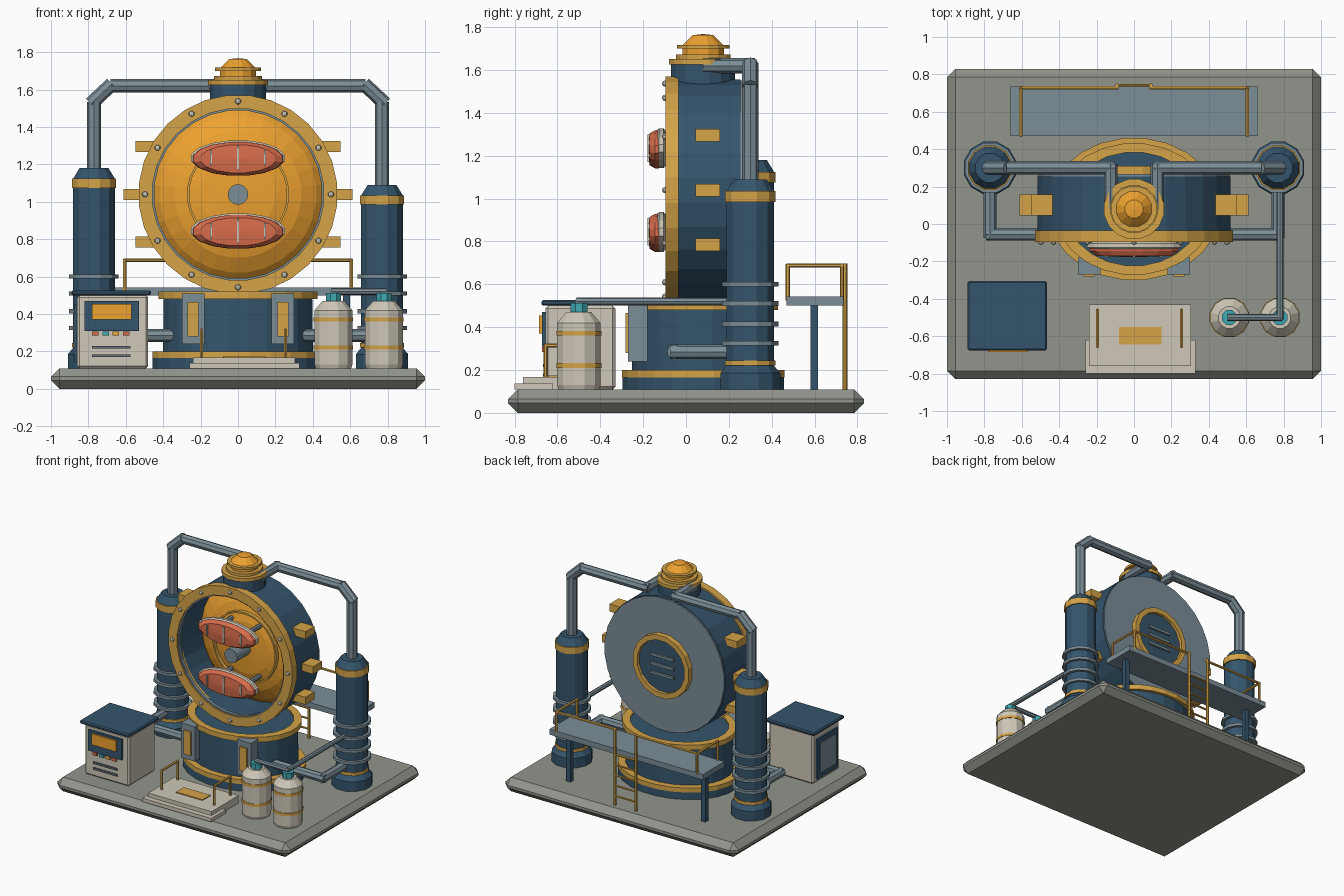
import bpy, bmesh
from math import sin, cos, pi
from mathutils import Vector

if "Cube" in bpy.data.objects:
    bpy.data.objects.remove(bpy.data.objects["Cube"])

COL = {"navy": (.035, .09, .15), "gold": (.66, .37, .065), "orange": (.85, .36, .03), "steel": (.2, .27, .31),
       "dark": (.12, .15, .18), "cream": (.62, .58, .48), "red": (.68, .15, .07), "teal": (.05, .4, .45),
       "stone": (.28, .3, .26)}
MATS = {}
for k, c in COL.items():
    MATS[k] = bpy.data.materials.new(k)
    MATS[k].diffuse_color = (*c, 1)


def finish(name, bm, mat):
    bmesh.ops.remove_doubles(bm, verts=bm.verts, dist=1e-5)
    bmesh.ops.recalc_face_normals(bm, faces=bm.faces)
    me = bpy.data.meshes.new(name)
    bm.to_mesh(me)
    bm.free()
    me.materials.append(MATS[mat])
    ob = bpy.data.objects.new(name, me)
    bpy.context.collection.objects.link(ob)
    return ob


def box(name, x0, x1, y0, y1, z0, z1, mat, bevel=0):
    bm = bmesh.new()
    bmesh.ops.create_cube(bm, size=1)
    for v in bm.verts:
        v.co = ((x0 + x1) / 2 + v.co.x * (x1 - x0), (y0 + y1) / 2 + v.co.y * (y1 - y0), (z0 + z1) / 2 + v.co.z * (z1 - z0))
    if bevel:
        bmesh.ops.bevel(bm, geom=bm.edges[:], offset=bevel, segments=1, affect='EDGES')
    return finish(name, bm, mat)


def lathe(name, prof, c, mat, n=16, axis='z', s=(1, 1), loop=False):
    """Revolve (radius, height) points; heights are absolute along the axis, c is the centre in the other two."""
    bm = bmesh.new()
    rings = []
    for r, h in prof:
        ring = []
        for i in range(n):
            a = 2 * pi * (i + .5) / n
            u, w = c[0] + r * cos(a) * s[0], c[1] + r * sin(a) * s[1]
            ring.append(bm.verts.new((u, w, h) if axis == 'z' else (u, h, w)))
        rings.append(ring)
    for a, b in zip(rings, rings[1:] + ([rings[0]] if loop else [])):
        for i in range(n):
            j = (i + 1) % n
            bm.faces.new((a[i], a[j], b[j], b[i]))
    bmesh.ops.dissolve_degenerate(bm, dist=1e-6, edges=bm.edges)
    return finish(name, bm, mat)


def disc(name, r, h0, h1, c, mat, n=16, axis='z', s=(1, 1)):
    return lathe(name, [(0, h0), (r, h0), (r, h1), (0, h1)], c, mat, n, axis, s)


def band(name, r0, r1, h0, h1, c, mat, n=16, axis='z', s=(1, 1)):
    return lathe(name, [(r0, h0), (r1, h0), (r1, h1), (r0, h1)], c, mat, n, axis, s, True)


def pipe(name, pts, r, mat, n=8):
    """Straight tube segments, one per pair of points."""
    bm = bmesh.new()
    for p, q in zip(pts, pts[1:]):
        p, q = Vector(p), Vector(q)
        d = (q - p).normalized()
        ext = d * r * .6
        p, q = p - ext, q + ext
        new = bmesh.ops.create_cone(bm, cap_ends=True, segments=n, radius1=r, radius2=r, depth=(q - p).length)["verts"]
        rot = d.to_track_quat('Z', 'Y')
        for v in new:
            v.co = rot @ v.co + (p + q) / 2
    return finish(name, bm, mat)


# base slab
box("base_slab", -1, 1, -.83, .83, 0, .11, "stone", .045)

# oval pedestal
PC, PS = (0, .08), (.46, .38)
lathe("pedestal", [(0, .1), (1, .1), (1, .165), (.88, .2), (.87, .49), (0, .5)], PC, "navy", 24, s=PS)
band("pedestal_lower_trim", .85, 1.005, .165, .2, PC, "gold", 24, s=PS)
lathe("pedestal_upper_trim", [(.8, .48), (.93, .48), (.93, .52), (.8, .52)], PC, "gold", 24, s=PS, loop=True)
disc("pedestal_top", .82, .48, .51, PC, "navy", 24, s=PS)
for s in (-1, 1):
    box("pedestal_panel", .24 * s - .06, .24 * s + .06, -.27, -.18, .24, .51, "steel")
    box("pedestal_panel_inset", .24 * s - .03, .24 * s + .03, -.282, -.26, .28, .465, "gold")

# main drum, open at the front
DC, N = (0, 1.04), 28
lathe("drum_shell", [(.46, -.06), (.52, -.06), (.52, .255), (.46, .255)], DC, "navy", N, 'y', loop=True)
band("drum_front_ring", .46, .533, -.095, -.035, DC, "gold", N, 'y')
band("drum_inner_lip", .45, .465, -.085, -.06, DC, "steel", N, 'y')
disc("drum_back_plate", .515, .25, .267, DC, "steel", N, 'y')
lathe("inner_dome", [(.462, .21), (.42, .17), (.34, .125), (.2, .085), (0, .07)], DC, "orange", N, 'y')
band("dome_ring", .262, .274, .075, .11, DC, "gold", N, 'y')
disc("hub", .055, -.09, .1, DC, "steel", 16, 'y')
for i in range(12):
    a = i * pi / 6
    lathe("ring_bolt", [(0, -.112), (.013, -.107), (.018, -.09)], (.497 * cos(a), 1.04 + .497 * sin(a)), "cream", 8, 'y')
for s in (-1, 1):
    for x, z in ((.48, .785), (.545, 1.04), (.48, 1.295)):
        box("side_lug", x * s - .068, x * s + .068, .045, .158, z - .029, z + .029, "gold")

# capsules carried inside the drum
for z in (.845, 1.235):
    S = (.255, .095)
    lathe("capsule_back", [(0, -.09), (.8, -.09), (1, -.105), (1, -.125), (.9, -.135), (0, -.135)], (0, z), "cream", 16, 'y', S)
    lathe("capsule_front", [(.97, -.125), (.95, -.145), (.8, -.17), (0, -.178)], (0, z - .005), "red", 16, 'y', S)
    for x in (-.145, 0, .145):
        h = .042 if x else .065
        box("capsule_strip", x - .006, x + .006, -.18, -.14, z - h, z + h, "cream")
    for x in (-.12, .12):
        pipe("capsule_strut", [(x, .13, z), (x, -.09, z)], .018, "steel")

# rear hatch
band("rear_hatch_ring", .205, .245, .26, .31, DC, "gold", 16, 'y')
disc("rear_hatch", .21, .26, .285, DC, "navy", 16, 'y')
for dz in (-.07, 0, .07):
    box("rear_vent_slat", -.1, .1, .28, .3, 1.03 + dz, 1.05 + dz, "steel")

# top neck and cap
disc("neck", .152, 1.5, 1.63, PC, "navy")
disc("neck_flange", .163, 1.625, 1.652, PC, "gold")
disc("cap_collar", .13, 1.65, 1.672, PC, "gold")
disc("cap_ring", .125, 1.7, 1.718, PC, "gold")
lathe("cap", [(0, 1.65), (.1, 1.65), (.1, 1.715), (.05, 1.763), (0, 1.768)], PC, "orange", 12)

# side columns and pipework
for s, top in ((-1, 1.18), (1, 1.09)):
    c, x = (.77 * s, .3), .77 * s
    lathe("column", [(0, .1), (.145, .1), (.145, .185), (.115, .22), (.115, top - .055), (.08, top), (0, top)], c, "navy", 12)
    band("column_top_band", .1, .123, top - .105, top - .055, c, "gold", 12)
    band("column_foot_band", .1, .122, .222, .245, c, "gold", 12)
    for z in (.325, .415, .51, .6):
        band("column_coil", .11, .137, z - .011, z + .011, c, "steel", 12)
    pipe("upper_pipe", [(x, .3, top - .02), (x, .3, 1.51)], .038, "steel")
    pipe("upper_elbow", [(x, .3, 1.54), (.69 * s, .3, 1.615)], .038, "steel")
    pipe("crossover_pipe", [(.66 * s, .3, 1.62), (.125 * s, .3, 1.62), (.125 * s, .1, 1.62)], .036, "steel")
    pipe("lower_pipe", [(x, .25, .285), (x, -.055, .285), (.36 * s, -.055, .285)], .034, "steel")

# gas bottles
for x in (.51, .78):
    c = (x, -.5)
    lathe("bottle", [(0, .1), (.095, .1), (.105, .13), (.105, .42), (.06, .47), (0, .47)], c, "cream", 12)
    for z in (.21, .36):
        band("bottle_band", .09, .109, z, z + .022, c, "gold", 12)
    disc("bottle_valve", .043, .465, .512, c, "teal", 8)
pipe("bottle_pipe", [(.78, .22, .52), (.78, -.5, .52), (.51, -.5, .52)], .018, "steel")

# control console
box("console_body", -.86, -.48, -.655, -.33, .11, .5, "cream", .012)
box("console_roof", -.89, -.465, -.675, -.305, .5, .527, "navy", .008)
box("console_screen_frame", -.82, -.53, -.672, -.64, .31, .47, "navy")
box("console_screen", -.78, -.57, -.685, -.66, .37, .455, "orange")
for i, m in enumerate(("red", "teal", "orange", "red")):
    box("console_button", -.78 + i * .055, -.745 + i * .055, -.672, -.65, .285, .308, m)
for z, x0 in ((.215, -.78), (.17, -.78)):
    box("console_slot", x0, -.575, -.668, -.65, z, z + .014, "dark")
box("console_side_frame", -.873, -.855, -.62, -.365, .14, .45, "navy")
box("console_side_panel", -.88, -.86, -.59, -.395, .18, .41, "steel")

# entry steps
box("lower_step", -.26, .33, -.8, -.62, .11, .138, "cream")
box("upper_step", -.24, .305, -.76, -.43, .11, .168, "cream")
box("step_mat", -.08, .147, -.645, -.55, .166, .175, "gold")
for x in (-.195, .255):
    pipe("step_rail", [(x, -.655, .165), (x, -.655, .315), (x, -.46, .315), (x, -.46, .165)], .009, "gold", 6)

# rear service platform with rails and ladder
box("platform_deck", -.66, .66, .47, .735, .5, .542, "steel")
for s in (-1, 1):
    box("platform_leg", .58 * s - .018, .58 * s + .018, .58, .616, .1, .5, "navy")
    x = .605 * s
    pipe("platform_rail", [(x, .475, .53), (x, .475, .688), (x, .728, .688), (.09 * s, .728, .688)], .01, "gold", 6)
    pipe("platform_corner_post", [(x, .728, .53), (x, .728, .688)], .01, "gold", 6)
    pipe("ladder_side", [(.09 * s, .742, .11), (.09 * s, .742, .69)], .011, "gold", 6)
for i in range(5):
    z = .18 + i * .08
    pipe("ladder_rung", [(-.09, .742, z), (.09, .742, z)], .008, "gold", 6)

for m in bpy.data.materials:
    if m.users and not m.is_grease_pencil:
        m.use_nodes = True
        m.node_tree.nodes["Principled BSDF"].inputs["Base Color"].default_value = m.diffuse_color
